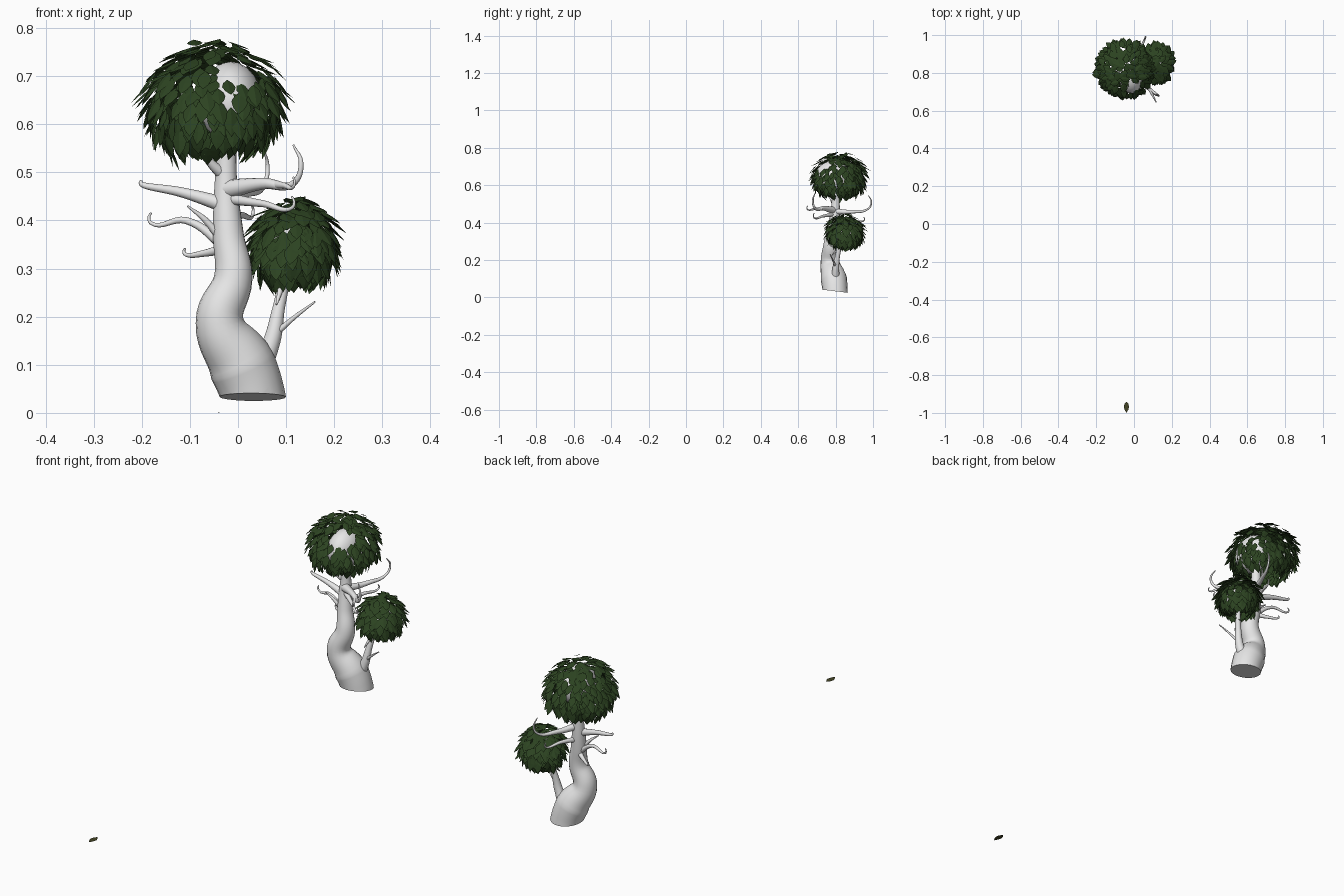
import bpy, bmesh, math, random
from mathutils import Vector

if "Cube" in bpy.data.objects:
    bpy.data.objects.remove(bpy.data.objects["Cube"])

random.seed(7)
UP = Vector((0, 0, 1))


def material(name, rgb):
    m = bpy.data.materials.new(name)
    m.diffuse_color = (*rgb, 1)
    m.use_nodes = True
    m.node_tree.nodes["Principled BSDF"].inputs["Base Color"].default_value = m.diffuse_color
    return m


BARK = material("pale bark", (0.8, 0.8, 0.8))
LEAF = material("dark green leaf", (0.025, 0.056, 0.015))
DRY = material("olive fallen leaf", (0.055, 0.056, 0.018))


def from_bmesh(name, bm, mat):
    me = bpy.data.meshes.new(name)
    bm.to_mesh(me)
    bm.free()
    me.materials.append(mat)
    ob = bpy.data.objects.new(name, me)
    bpy.context.collection.objects.link(ob)
    return ob


def smooth(ob):
    bpy.ops.object.select_all(action='DESELECT')
    ob.select_set(True)
    bpy.context.view_layer.objects.active = ob
    bpy.ops.object.shade_smooth_by_angle(angle=math.radians(50))


def limb(name, pts, sides=4, cut=None):
    """Tapered tube through (x, y, z, radius) points."""
    cu = bpy.data.curves.new(name + "_path", 'CURVE')
    cu.dimensions = '3D'
    cu.bevel_depth = 1
    cu.bevel_resolution = sides
    cu.resolution_u = 8
    cu.use_fill_caps = True
    sp = cu.splines.new('BEZIER')
    sp.bezier_points.add(len(pts) - 1)
    for bp, p in zip(sp.bezier_points, pts):
        bp.co = p[:3]
        bp.radius = p[3]
        bp.handle_left_type = bp.handle_right_type = 'AUTO'
    tmp = bpy.data.objects.new(name + "_tmp", cu)
    bpy.context.collection.objects.link(tmp)
    dg = bpy.context.evaluated_depsgraph_get()
    mesh = bpy.data.meshes.new_from_object(tmp.evaluated_get(dg))
    bpy.data.objects.remove(tmp)
    bm = bmesh.new()
    bm.from_mesh(mesh)
    bmesh.ops.remove_doubles(bm, verts=bm.verts, dist=1e-5)
    if cut:  # slice the foot off flat and close it
        bmesh.ops.bisect_plane(bm, geom=bm.verts[:] + bm.edges[:] + bm.faces[:],
                               plane_co=cut[0], plane_no=cut[1], clear_inner=True)
        bmesh.ops.holes_fill(bm, edges=[e for e in bm.edges if e.is_boundary])
    bmesh.ops.recalc_face_normals(bm, faces=bm.faces)
    smooth(from_bmesh(name, bm, BARK))


def branch(name, start, tip, radius, arch, hook):
    """Bare branch: arched run to an elbow, then an upturned tip."""
    s, t = Vector(start), Vector(tip)
    elbow = t - UP * hook
    mid = s.lerp(elbow, 0.55) + UP * arch
    pts = [(*s, radius), (*mid, radius * 0.6)]
    if hook:
        curl = (elbow + t) / 2 + (elbow - s).normalized() * hook * 0.25
        pts += [(*elbow, radius * 0.32), (*curl, radius * 0.25)]
    limb(name, pts + [(*t, 0.002)])


def crown(name, centre, radii):
    bm = bmesh.new()
    bmesh.ops.create_icosphere(bm, subdivisions=3, radius=1)
    for v in bm.verts:
        v.co = [c + r * k for c, r, k in zip(centre, radii, v.co)]
    smooth(from_bmesh(name, bm, BARK))


def add_leaf(bm, base, tip, normal, length, width, fold=0.1):
    """Pointed oval leaf, lightly folded along its midrib."""
    side = tip.cross(normal).normalized()
    rows = []
    for t in (0, 0.2, 0.45, 0.72, 1):
        w = math.sin(math.pi * t ** 0.85)
        mid = base + tip * (length * t) - normal * (length * fold * t * t)
        if t in (0, 1):
            rows.append([bm.verts.new(mid)])
        else:
            off, drop = side * (width * w / 2), normal * (width * fold * w)
            rows.append([bm.verts.new(p) for p in (mid - off - drop, mid, mid + off - drop)])
    for a, b in zip(rows, rows[1:]):
        for i in (0, 1):
            if len(a) == 1:
                bm.faces.new((a[0], b[i + 1], b[i]))
            elif len(b) == 1:
                bm.faces.new((a[i], a[i + 1], b[0]))
            else:
                bm.faces.new((a[i], a[i + 1], b[i + 1], b[i]))


def canopy(name, centre, radii, count, lowest, gap=None):
    """Loose leaves on a dome: upper ones spread outward, lower ones hang."""
    bm = bmesh.new()
    for i in range(count):
        z = 1 - (1 - lowest) * (i + 0.5) / count
        a = i * 2.39996 + random.uniform(-0.15, 0.15)
        h = math.sqrt(1 - z * z)
        d = Vector((h * math.cos(a), h * math.sin(a), z))
        if gap and d.angle(gap[0]) < gap[1]:
            continue
        k = random.uniform(0.84, 1.06)
        p = Vector([c + r * q * k for c, r, q in zip(centre, radii, d)])
        jit = Vector([random.uniform(-0.25, 0.25) for _ in range(3)])
        n = (d + UP * (0.75 + 0.5 * z) + jit).normalized()
        t = d * 0.4 - UP + jit
        t = (t - n * t.dot(n)).normalized()
        length = random.uniform(0.047, 0.062)
        add_leaf(bm, p - t * length * 0.3, t, n, length, length * 0.58)
    from_bmesh(name, bm, LEAF)


# Main trunk, S-curved, foot sliced slightly tilted
limb("trunk", [(0.04, 0.80, -0.02, 0.066), (0.03, 0.797, 0.04, 0.067),
               (0.008, 0.79, 0.10, 0.07), (-0.038, 0.77, 0.19, 0.05),
               (-0.01, 0.775, 0.28, 0.04), (-0.02, 0.788, 0.37, 0.032),
               (-0.025, 0.80, 0.50, 0.022), (-0.02, 0.80, 0.60, 0.018)],
     sides=8, cut=((0.03, 0.797, 0.033), (0, 0.12, 1)))

# Second stem
limb("side_stem", [(0.04, 0.80, 0.09, 0.028), (0.067, 0.80, 0.14, 0.019),
                   (0.085, 0.81, 0.22, 0.013), (0.11, 0.84, 0.34, 0.01)], sides=5)

# Bare branches off the trunk: start height, tip, radius, arch, hook
for name, z, tip, r, arch, hook in (
        ("left_upper", 0.43, (-0.2, 0.81, 0.483), 0.017, 0.004, 0.008),
        ("left_middle", 0.34, (-0.18, 0.83, 0.416), 0.012, 0.03, 0.022),
        ("left_short", 0.34, (-0.105, 0.77, 0.43), 0.011, 0.01, 0),
        ("left_lower", 0.345, (-0.11, 0.85, 0.342), 0.012, -0.005, 0.012),
        ("right_upper", 0.465, (0.115, 0.69, 0.557), 0.02, 0.005, 0.08),
        ("front_lower", 0.445, (0.112, 0.685, 0.45), 0.012, 0, 0.024),
        ("back_upper", 0.46, (0.055, 0.975, 0.545), 0.016, -0.01, 0.07),
        ("back_lower", 0.4, (0.03, 0.95, 0.43), 0.012, 0.005, 0.02)):
    branch(name + "_branch", (-0.02, 0.79, z), tip, r, arch, hook)

# Smaller forks and twigs
branch("right_fork", (0.075, 0.727, 0.475), (0.115, 0.65, 0.49), 0.01, 0, 0.02)
branch("canopy_fork", (-0.025, 0.8, 0.49), (-0.09, 0.76, 0.62), 0.014, -0.01, 0.05)
branch("stem_twig", (0.078, 0.8, 0.165), (0.16, 0.77, 0.231), 0.007, 0.002, 0)
branch("stem_stub", (0.092, 0.82, 0.27), (0.08, 0.78, 0.225), 0.008, 0, 0)

# Rounded crowns inside the foliage
crown("upper_crown", (-0.015, 0.785, 0.645), (0.065, 0.095, 0.085))
crown("lower_crown", (0.115, 0.845, 0.345), (0.05, 0.055, 0.045))

# Foliage; the upper mass has a gap showing the crown at the front
canopy("upper_foliage", (-0.05, 0.82, 0.645), (0.143, 0.143, 0.128), 430, -0.8,
       (Vector((0.35, -0.7, 0.62)).normalized(), 0.36))
canopy("lower_foliage", (0.117, 0.85, 0.35), (0.088, 0.098, 0.096), 270, -0.85)

# One flat fallen leaf lying far in front
bm = bmesh.new()
add_leaf(bm, Vector((-0.04, -0.94, 0)), Vector((0, -1, 0)), UP, 0.06, 0.028, 0.004)
for v in bm.verts:
    v.co.z += 0.0003
from_bmesh("fallen_leaf", bm, DRY)
